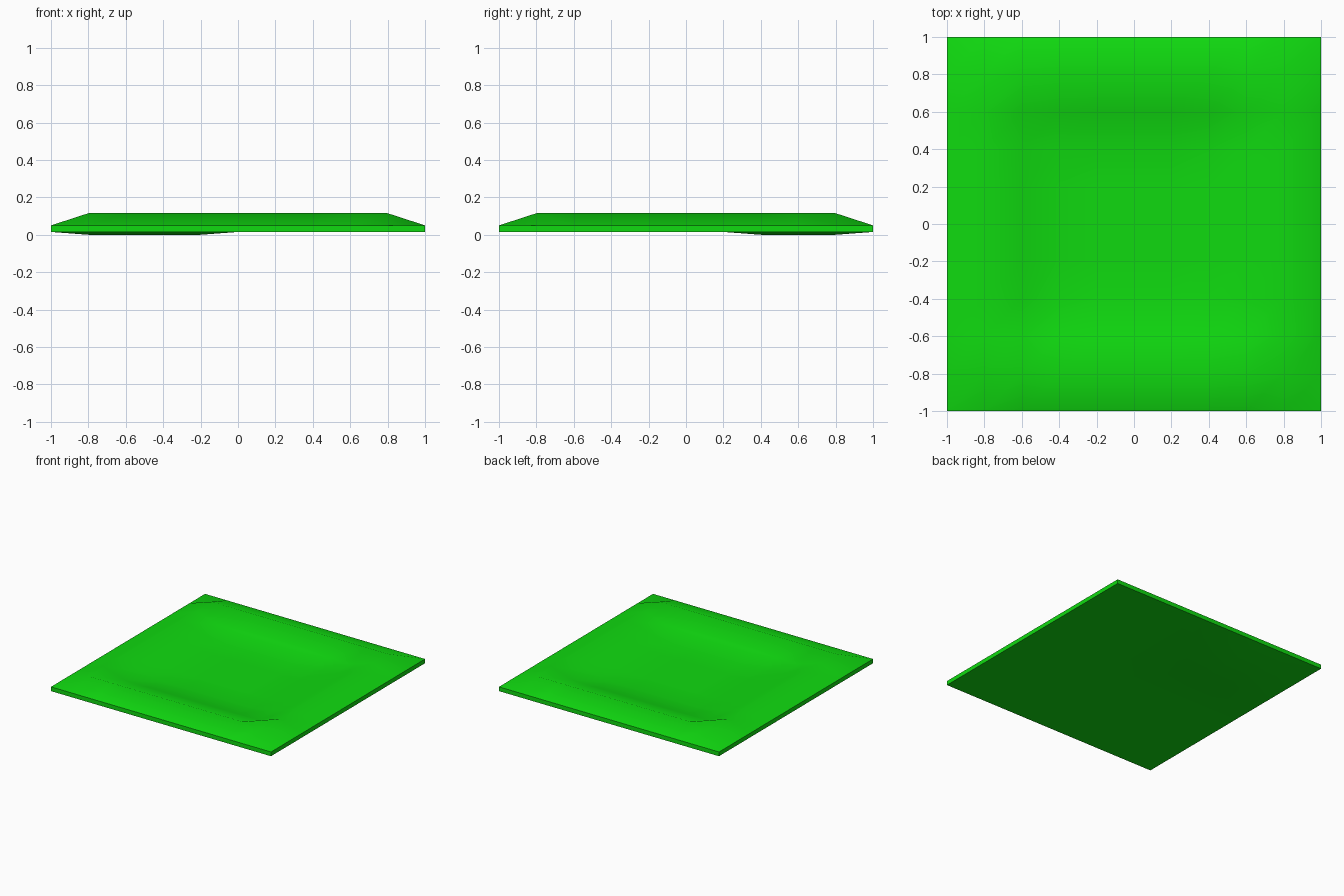
import bpy, bmesh, math

if "Cube" in bpy.data.objects:
    bpy.data.objects.remove(bpy.data.objects["Cube"])

# profile from rim to centre: distance from centre -> height of the top face
PROFILE = [(0.0, 0.025), (0.4, 0.025), (0.6, 0.055), (0.8, 0.115), (1.0, 0.05)]
BASE = 0.015


def top_height(x, y):
    d = min(max(abs(x), abs(y)), 1.0)
    for (d0, h0), (d1, h1) in zip(PROFILE, PROFILE[1:]):
        if d <= d1 + 1e-6:
            return h0 + (h1 - h0) * (d - d0) / (d1 - d0)
    return PROFILE[-1][1]


def bottom_height(x, y):
    # shallow pad under one corner region
    inside = -0.81 < x < -0.19 and 0.39 < y < 0.81
    return 0.0 if inside else BASE


bm = bmesh.new()

# sunken top surface on a ten by ten grid
bmesh.ops.create_grid(bm, x_segments=10, y_segments=10, size=1.0)
top_faces = list(bm.faces)

# extrude to get the underside and the rim walls
rim = [e for e in bm.edges if e.is_boundary]
under = bmesh.ops.duplicate(bm, geom=list(bm.verts) + list(bm.edges) + top_faces)["geom"]
under_verts = {g for g in under if isinstance(g, bmesh.types.BMVert)}
for v in bm.verts:
    x, y = v.co.x, v.co.y
    v.co.z = bottom_height(x, y) if v in under_verts else top_height(x, y)
bmesh.ops.reverse_faces(bm, faces=[g for g in under if isinstance(g, bmesh.types.BMFace)])
under_rim = [g for g in under if isinstance(g, bmesh.types.BMEdge) and g.is_boundary]
bmesh.ops.bridge_loops(bm, edges=rim + under_rim)
bmesh.ops.recalc_face_normals(bm, faces=bm.faces)

mesh = bpy.data.meshes.new("sunken_tile")
bm.to_mesh(mesh)
bm.free()
tile = bpy.data.objects.new("sunken_tile", mesh)
bpy.context.collection.objects.link(tile)

# green finish
green = bpy.data.materials.new("green")
green.diffuse_color = (0.005, 0.7, 0.005, 1.0)
green.use_nodes = True
green.node_tree.nodes["Principled BSDF"].inputs["Base Color"].default_value = green.diffuse_color
mesh.materials.append(green)

# smooth dish, sharp rim
bpy.context.view_layer.objects.active = tile
tile.select_set(True)
bpy.ops.object.shade_smooth_by_angle(angle=math.radians(50))
